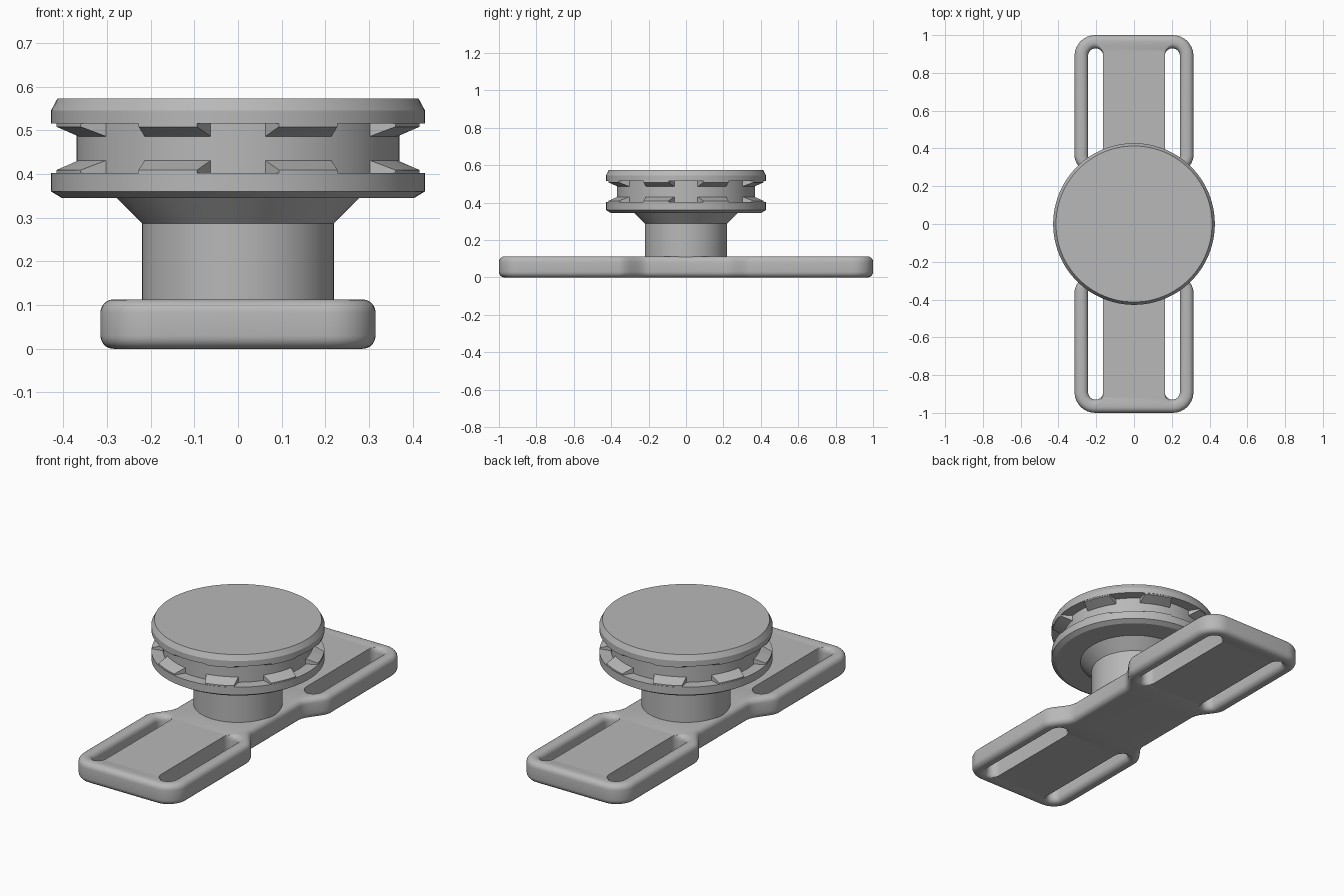
import bpy, bmesh
from math import sin, cos, pi, radians
from mathutils import Vector

cube = bpy.data.objects.get("Cube")
if cube:
    bpy.data.objects.remove(cube, do_unlink=True)

grey = bpy.data.materials.new("plain_grey")
grey.use_nodes = True
grey.diffuse_color = (0.48, 0.48, 0.48, 1)
grey.node_tree.nodes["Principled BSDF"].inputs["Base Color"].default_value = (0.48, 0.48, 0.48, 1)


def finish(bm, name):
    bmesh.ops.recalc_face_normals(bm, faces=bm.faces[:])
    mesh = bpy.data.meshes.new(name)
    bm.to_mesh(mesh)
    bm.free()
    mesh.materials.append(grey)
    obj = bpy.data.objects.new(name, mesh)
    bpy.context.collection.objects.link(obj)
    bpy.ops.object.select_all(action='DESELECT')
    obj.select_set(True)
    bpy.context.view_layer.objects.active = obj
    bpy.ops.object.shade_smooth_by_angle(angle=radians(25))
    return obj


def bridge(bm, a, b, closed=True):
    n = len(a)
    for i in range(n if closed else n - 1):
        j = (i + 1) % n
        bm.faces.new((a[i], a[j], b[j], b[i]))


def lathe(name, profile, segments=96):
    bm = bmesh.new()
    rings = [[bm.verts.new((r * cos(2 * pi * i / segments), r * sin(2 * pi * i / segments), z))
              for i in range(segments)] for r, z in profile]
    for a, b in zip(rings, rings[1:]):
        bridge(bm, a, b)
    bm.faces.new(rings[0])
    bm.faces.new(rings[-1])
    return finish(bm, name)


def arc(cx, cy, r, start, end, steps):
    angles = [radians(start + (end - start) * i / steps) for i in range(steps + 1)]
    return [Vector((cx + r * cos(a), cy + r * sin(a))) for a in angles]


def normals(points):
    result = []
    for i in range(len(points)):
        t = points[(i + 1) % len(points)] - points[i - 1]
        result.append(Vector((t.y, -t.x)).normalized())
    return result


# Base plate outline: waisted middle and rounded corners
WIDE, WAIST, HEIGHT, FILLET = 0.315, 0.235, 0.113, 0.03
quarter = []
for i in range(11):
    t = i / 10
    quarter.append(Vector((WAIST + (WIDE - WAIST) * t * t * (3 - 2 * t), 0.2 + 0.16 * t)))
quarter += arc(0.205, 0.89, 0.11, 0, 90, 8)
side = [Vector((p.x, -p.y)) for p in reversed(quarter)] + quarter
outline = side + [-p for p in side]
loops = [(outline, [-n for n in normals(outline)])]

# Four strap slots, rounded everywhere but on their inner long edge
for sx in (-1, 1):
    for sy in (-1, 1):
        lo, hi = sorted((sy * 0.36, sy * 0.89))
        slot = arc(sx * 0.203, hi, 0.04, 0, 180, 12) + arc(sx * 0.203, lo, 0.04, 180, 360, 12)
        loops.append((slot, [n * min(1, 1 + n.x * sx) for n in normals(slot)]))

# Stack the outlines through the thickness with filleted rims
steps = 5
levels = []
for k in range(steps + 1):
    a = pi / 2 * k / steps
    levels.append((FILLET * (1 - cos(a)), FILLET * (1 - sin(a))))
levels += [(HEIGHT - z, d) for z, d in reversed(levels)]

bm = bmesh.new()
caps = ([], [])
for points, offsets in loops:
    rings = [[bm.verts.new((*(p + o * d), z)) for p, o in zip(points, offsets)] for z, d in levels]
    for a, b in zip(rings, rings[1:]):
        bridge(bm, a, b)
    for cap, ring in zip(caps, (rings[0], rings[-1])):
        cap += [bm.edges.get((ring[i - 1], ring[i])) for i in range(len(ring))]
for cap, up in zip(caps, (-1, 1)):
    bmesh.ops.triangle_fill(bm, edges=cap, use_beauty=True, normal=(0, 0, up))
finish(bm, "base_plate")

# Neck with flared top
lathe("neck", [(0.22, 0.06), (0.22, 0.287), (0.28, 0.347)])

# Knob: lower flange, grooved core, upper flange
lathe("knob", [(0.403, 0.345), (0.428, 0.36), (0.428, 0.402), (0.37, 0.402),
               (0.37, 0.515), (0.428, 0.515), (0.428, 0.545), (0.413, 0.573)])

# Sloping teeth in the groove, eight on each flange
section = [(0.36, 0.395), (0.426, 0.395), (0.426, 0.409), (0.36, 0.435)]
for flip, name in ((False, "lower_teeth"), (True, "upper_teeth")):
    bm = bmesh.new()
    for tooth in range(8):
        middle = radians(22.5 + 45 * tooth)
        rings = []
        for i in range(9):
            t = i / 4 - 1
            ring = []
            for r, z in section:
                half = radians(13.4 if r < 0.4 else 9.8)
                a = middle + half * t
                ring.append(bm.verts.new((r * cos(a), r * sin(a), 0.917 - z if flip else z)))
            rings.append(ring)
        for a, b in zip(rings, rings[1:]):
            bridge(bm, a, b)
        bm.faces.new(rings[0])
        bm.faces.new(rings[-1])
    finish(bm, name)
